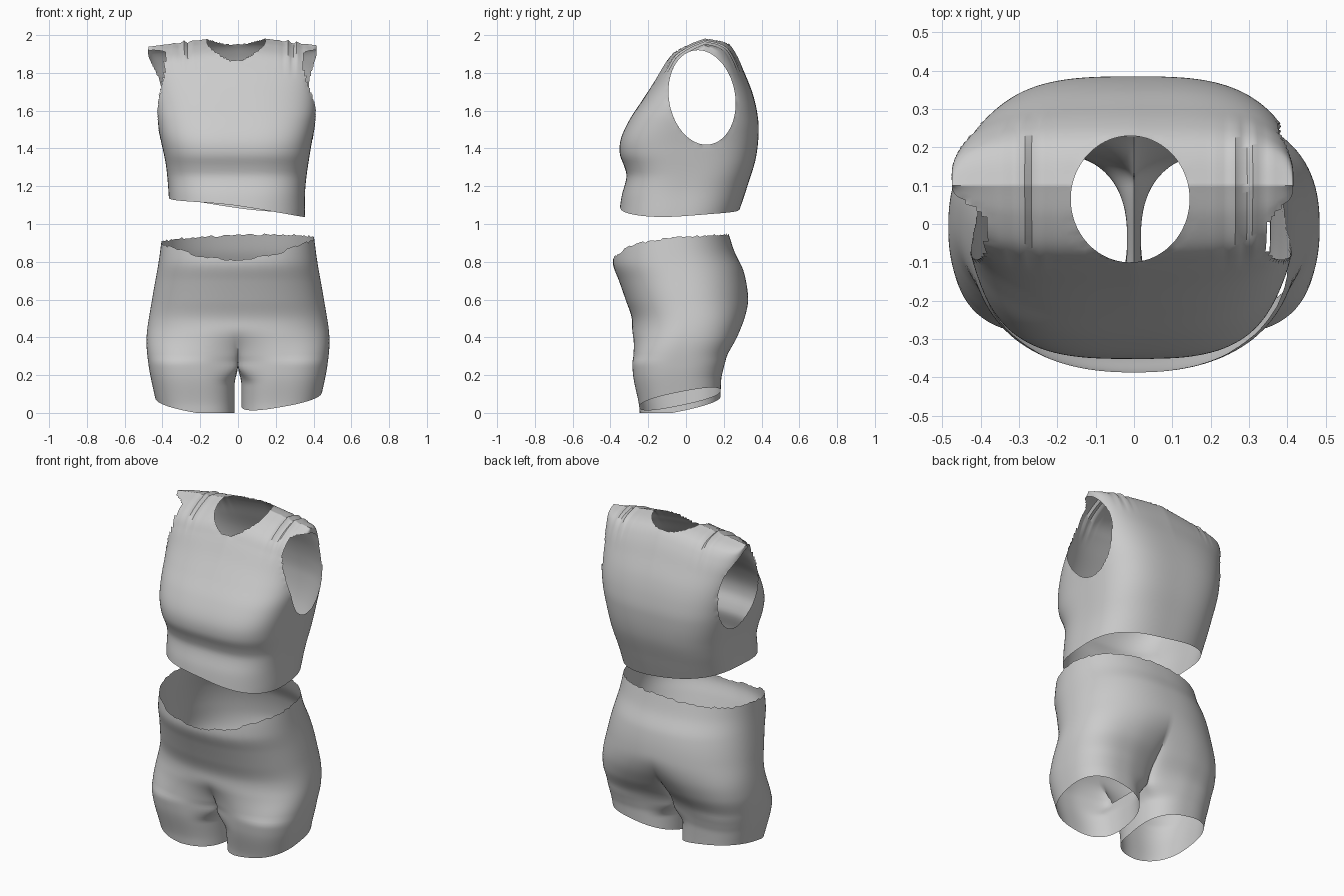
import bpy, bmesh, math, random

random.seed(4)
cube = bpy.data.objects.get("Cube")
if cube:
    bpy.data.objects.remove(cube)

fabric = bpy.data.materials.new("grey fabric")
fabric.use_nodes = True
GREY = (0.6, 0.6, 0.6, 1)
fabric.diffuse_color = GREY
fabric.node_tree.nodes["Principled BSDF"].inputs["Base Color"].default_value = GREY


def curve(pts, t):
    """Smooth interpolation through (position, value) pairs."""
    if t <= pts[0][0]:
        return pts[0][1]
    if t >= pts[-1][0]:
        return pts[-1][1]
    i = max(k for k in range(len(pts) - 1) if pts[k][0] <= t)

    def slope(k):
        a, b = pts[max(k - 1, 0)], pts[min(k + 1, len(pts) - 1)]
        return (b[1] - a[1]) / (b[0] - a[0])
    (x0, y0), (x1, y1) = pts[i], pts[i + 1]
    h = x1 - x0
    u = (t - x0) / h
    v = 1 - u
    return (v * v * (1 + 2 * u) * y0 + u * u * (3 - 2 * u) * y1
            + h * u * v * (v * slope(i) - u * slope(i + 1)))


def smooth(a, b, t):
    t = min(max((t - a) / (b - a), 0), 1)
    return t * t * (3 - 2 * t)


def squircle(angle, n):
    c, s = math.cos(angle), math.sin(angle)
    r = (abs(c) ** n + abs(s) ** n) ** (-1 / n)
    return r * c, r * s


def add_grid(bm, rows, closed=False):
    vs = [[bm.verts.new(p) for p in row] for row in rows]
    n = len(vs[0])
    for a, b in zip(vs, vs[1:]):
        for j in range(n if closed else n - 1):
            k = (j + 1) % n
            bm.faces.new((a[j], a[k], b[k], b[j]))


def cut_hole(bm, i, j, centre, radii, tilt, side):
    """Remove faces in an elliptical opening and pull its rim onto the ellipse."""
    ct, st = math.cos(tilt), math.sin(tilt)

    def local(co):
        a, b = co[i] - centre[0], co[j] - centre[1]
        return (a * ct + b * st) / radii[0], (b * ct - a * st) / radii[1]
    doomed = []
    for f in bm.faces:
        m = f.calc_center_median()
        if side(m) and math.hypot(*local(m)) < 1:
            doomed.append(f)
    rim = {v for f in doomed for v in f.verts}
    bmesh.ops.delete(bm, geom=doomed, context='FACES')
    for v in rim:
        if v.is_valid and v.is_boundary:
            d = max(math.hypot(*local(v.co)), 0.5)
            v.co[i] = centre[0] + (v.co[i] - centre[0]) / d
            v.co[j] = centre[1] + (v.co[j] - centre[1]) / d


def finish(name, bm):
    bmesh.ops.remove_doubles(bm, verts=bm.verts, dist=0.0008)
    bmesh.ops.recalc_face_normals(bm, faces=bm.faces)
    mesh = bpy.data.meshes.new(name)
    bm.to_mesh(mesh)
    bm.free()
    mesh.materials.append(fabric)
    obj = bpy.data.objects.new(name, mesh)
    bpy.context.collection.objects.link(obj)
    bpy.ops.object.select_all(action='DESELECT')
    obj.select_set(True)
    bpy.context.view_layer.objects.active = obj
    bpy.ops.object.shade_smooth_by_angle(angle=math.radians(50))
    return obj


# Cropped sleeveless top: profiles against height
TOP_FRONT = [(1.05, -.355), (1.15, -.34), (1.25, -.315), (1.3, -.325), (1.37, -.35), (1.45, -.345),
             (1.55, -.3), (1.65, -.235), (1.75, -.17), (1.85, -.11), (1.92, -.06), (1.97, .02), (2, .1)]
TOP_BACK = [(1.05, .275), (1.2, .325), (1.35, .37), (1.5, .385), (1.6, .375), (1.7, .35),
            (1.8, .31), (1.9, .265), (1.96, .22), (1.985, .17), (2, .1)]
TOP_RIGHT = [(1.05, .36), (1.3, .38), (1.5, .42), (1.75, .455), (1.9, .475), (2, .475)]
TOP_LEFT = [(1.05, .355), (1.2, .357), (1.4, .385), (1.6, .42), (1.75, .42), (2, .415)]
TOP_BOX = [(1.05, 2.6), (1.4, 3.1), (1.7, 3.1), (1.85, 3.5), (2, 4)]


def top_point(angle, v):
    hem = 1.09 - 0.05 * math.cos(angle) + 0.006 * math.sin(3 * angle)
    z = hem + (2 - hem) * (1 - (1 - v) ** 1.5)
    cx, sy = squircle(angle, curve(TOP_BOX, z))
    x = cx * curve(TOP_LEFT if cx > 0 else TOP_RIGHT, z)
    front, back = curve(TOP_FRONT, z), curve(TOP_BACK, z)
    y = (front + back) / 2 + sy * (back - front) / 2
    # sloping shoulders with gathered folds
    drop = 0.13 * abs(x) * smooth(1.5, 2, z)
    gather = math.exp(-((abs(x) - 0.285) / 0.05) ** 2) * smooth(1.78, 1.92, z)
    fold = 0.01 * gather * math.sin(x * 125)
    return x, y, z - drop + fold


bm = bmesh.new()
COLS, ROWS = 192, 72
add_grid(bm, [[top_point(math.tau * j / COLS, i / ROWS) for j in range(COLS)]
              for i in range(ROWS + 1)], closed=True)
bmesh.ops.remove_doubles(bm, verts=bm.verts, dist=0.0008)
for sign in (-1, 1):
    cut_hole(bm, 1, 2, (.085, 1.67), (.175, .252), math.radians(10),
             lambda m, s=sign: m.x * s > 0.25)
cut_hole(bm, 0, 1, (-.01, .065), (.155, .165), 0, lambda m: m.z > 1.7)
finish("cropped_top", bm)

# Shorts: profiles against height
HIP_FRONT = [(0, -.245), (.05, -.25), (.2, -.28), (.4, -.288), (.5, -.287), (.6, -.32),
             (.7, -.355), (.78, -.385), (.84, -.385), (.95, -.37)]
HIP_BACK = [(0, .18), (.15, .185), (.2, .19), (.3, .22), (.4, .28), (.5, .32), (.6, .33),
            (.75, .305), (.85, .258), (.95, .225)]
HIP_WIDTH = [(0, .42), (.1, .443), (.25, .473), (.4, .484), (.6, .455), (.8, .42), (.95, .4)]
WAIST = [(-1, .81), (-.7, .835), (-.45, .88), (0, .915), (.6, .935), (1, .945)]
CROTCH, SPLIT = 0.25, math.radians(145)


def section(z):
    f, b = curve(HIP_FRONT, z), curve(HIP_BACK, z)
    return curve(HIP_WIDTH, z), (f + b) / 2, (b - f) / 2


def leg_point(angle, z):
    """Closed thigh section that pinches onto the middle line at the crotch."""
    w, cy, ry = section(z)
    c, s = squircle(angle, 2.5)
    gap = 0.018
    x = (w + gap) / 2 + c * (w - gap) / 2
    pinch = smooth(CROTCH - 0.1, CROTCH, z)
    inner = smooth(math.radians(95), SPLIT, abs(angle))
    return x * (1 - pinch * inner ** 3), cy + s * ry, z


def hip_point(s, z):
    """Half pelvis section, blended up from the thigh section."""
    w, cy, ry = section(z)
    x0, y0, _ = leg_point(SPLIT * s, z)
    c, q = squircle(math.pi / 2 * s, 2.3)
    t = smooth(CROTCH - 0.04, 0.46 if s < 0 else 0.62, z)
    t *= smooth(CROTCH, CROTCH + 0.05, z)
    x = 0 if abs(s) > 0.999 else x0 + (c * w - x0) * t
    return x, y0 + (cy + q * ry - y0) * t, z


def hem_height(angle, side):
    x, y, _ = leg_point(angle, 0.08)
    return 0.06 + 0.17 * (x - 0.24) + 0.2 * (y + 0.04) + side * 0.015


bm = bmesh.new()
OUT, INN = 72, 24
rag = [random.uniform(-.006, .006) for _ in range(OUT + 1)]
for side in (-1, 1):
    def place(p):
        return p[0] * side, p[1], p[2]
    # pelvis from the crotch to the ragged waist edge
    rows = []
    for i in range(41):
        row = []
        for j in range(OUT + 1):
            s = 2 * j / OUT - 1
            ragged = rag[j] if 0 < j < OUT else 0
            rim = curve(WAIST, s) + ragged + side * 0.012 * (1 - s * s)
            row.append(place(hip_point(s, CROTCH + (rim - CROTCH) * i / 40)))
        rows.append(row)
    add_grid(bm, rows)
    # thigh from the slanted hem to the crotch
    angles = [SPLIT * (2 * j / OUT - 1) for j in range(OUT + 1)]
    angles += [SPLIT + (math.tau - 2 * SPLIT) * j / INN for j in range(1, INN)]
    angles = [a if a <= math.pi else a - math.tau for a in angles]
    rows = []
    for i in range(17):
        row = []
        for a in angles:
            hem = max(hem_height(a, side), 0)
            row.append(place(leg_point(a, hem + (CROTCH - hem) * i / 16)))
        rows.append(row)
    add_grid(bm, rows, closed=True)
finish("shorts", bm)
